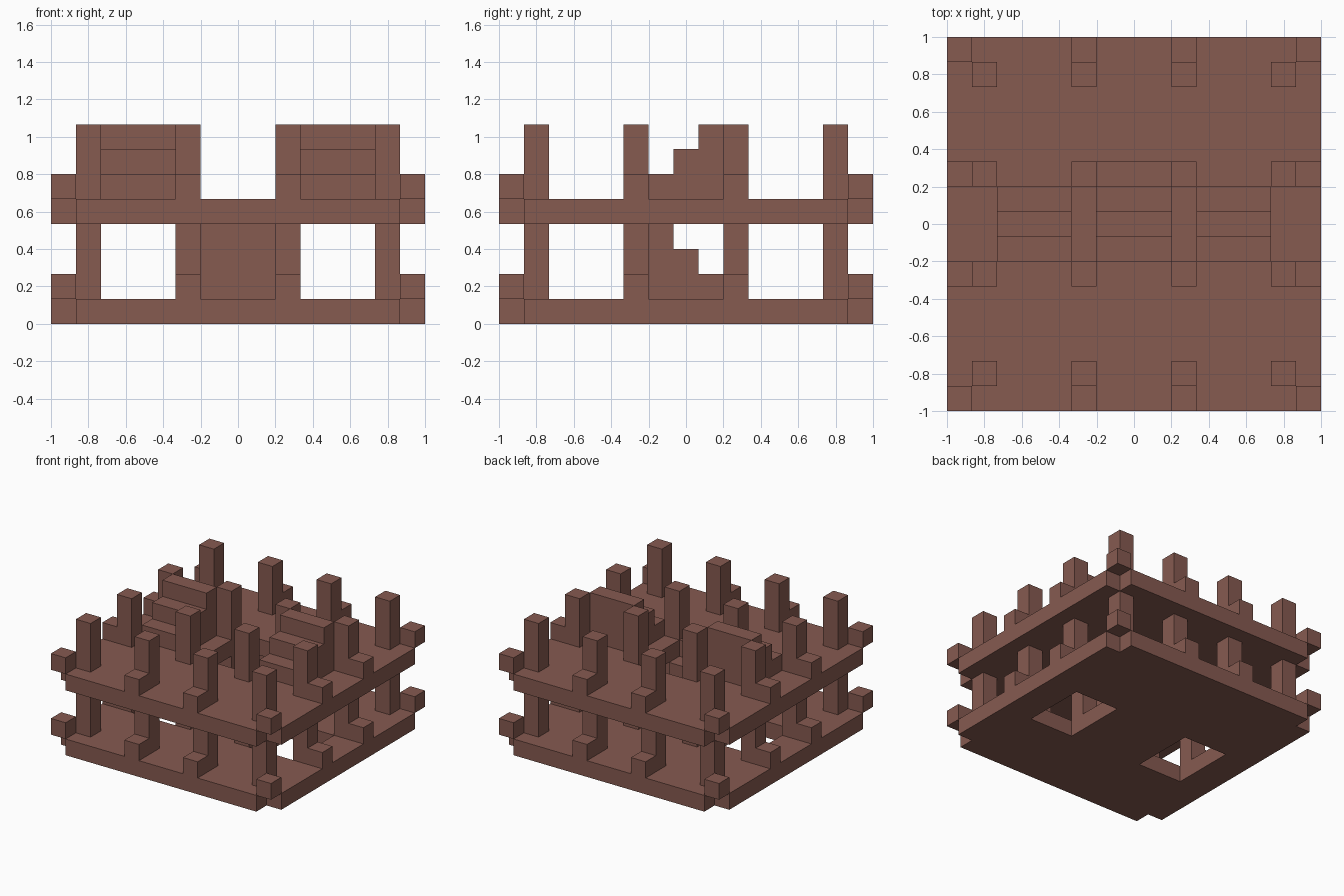
import bpy
import bmesh
from mathutils import Matrix, Vector

if "Cube" in bpy.data.objects:
    bpy.data.objects.remove(bpy.data.objects["Cube"], do_unlink=True)

N = 15                # modules along each side
U = 2 / N             # size of one module
POSTS = (1, 5, 9, 13)  # module columns carrying posts

brown = bpy.data.materials.new("brown")
brown.use_nodes = True
color = (0.24, 0.103, 0.081, 1)
brown.diffuse_color = color
brown.node_tree.nodes["Principled BSDF"].inputs["Base Color"].default_value = color


def finish(name, bm):
    bmesh.ops.recalc_face_normals(bm, faces=bm.faces)
    mesh = bpy.data.meshes.new(name)
    bm.to_mesh(mesh)
    bm.free()
    mesh.materials.append(brown)
    obj = bpy.data.objects.new(name, mesh)
    bpy.context.collection.objects.link(obj)


def box(name, cell, size):
    """Box with its low corner at a module cell, sized in modules."""
    size = Vector(size)
    mid = (Vector(cell) + size / 2 - Vector((N / 2, N / 2, 0))) * U
    bm = bmesh.new()
    bmesh.ops.create_cube(bm, size=1, matrix=Matrix.Translation(mid) @ Matrix.Diagonal((*(size * U), 1)))
    finish(name, bm)


def floor(name, level, hole_columns, hole_rows):
    """Slab one module thick with notched corners and stairwell openings."""
    bm = bmesh.new()
    bmesh.ops.create_grid(bm, x_segments=N, y_segments=N, size=1,
                          matrix=Matrix.Translation((0, 0, level * U)))
    drop = []
    for face in bm.faces:
        c = face.calc_center_median()
        i, j = int((c.x + 1) / U), int((c.y + 1) / U)
        corner = i in (0, N - 1) and j in (0, N - 1)
        if corner or (i in hole_columns and j in hole_rows):
            drop.append(face)
    bmesh.ops.delete(bm, geom=drop, context="FACES")
    top = bmesh.ops.extrude_face_region(bm, geom=bm.faces[:], use_keep_orig=True)["geom"]
    bmesh.ops.translate(bm, vec=(0, 0, U),
                        verts=[v for v in top if isinstance(v, bmesh.types.BMVert)])
    finish(name, bm)


def stairs(name, column, rows, level):
    """Three solid steps, rising in the order of the rows."""
    for height, row in enumerate(rows, 1):
        box(f"{name}_step_{height}", (column, row, level), (3, 1, height))


# Floors with stairwells
side_wells = (2, 3, 4, 10, 11, 12)
floor("lower_floor", 0, side_wells, range(5, 9))
floor("upper_floor", 4, (6, 7, 8), range(6, 10))

# Posts, with feet stepping outwards around the rim
outward = {1: -1, 13: 1}
for storey, level in (("lower", 1), ("upper", 5)):
    for i in POSTS:
        for j in POSTS:
            box(f"{storey}_post", (i, j, level), (1, 1, 3))
            dx, dy = outward.get(i, 0), outward.get(j, 0)
            if dx or dy:
                box(f"{storey}_post_foot", (i + dx, j + dy, level), (1, 1, 1))

# Central stair below, twin stairs above running the other way
stairs("central_stair", 6, (8, 7, 6), 1)
stairs("right_stair", 2, (6, 7, 8), 5)
stairs("left_stair", 10, (6, 7, 8), 5)
